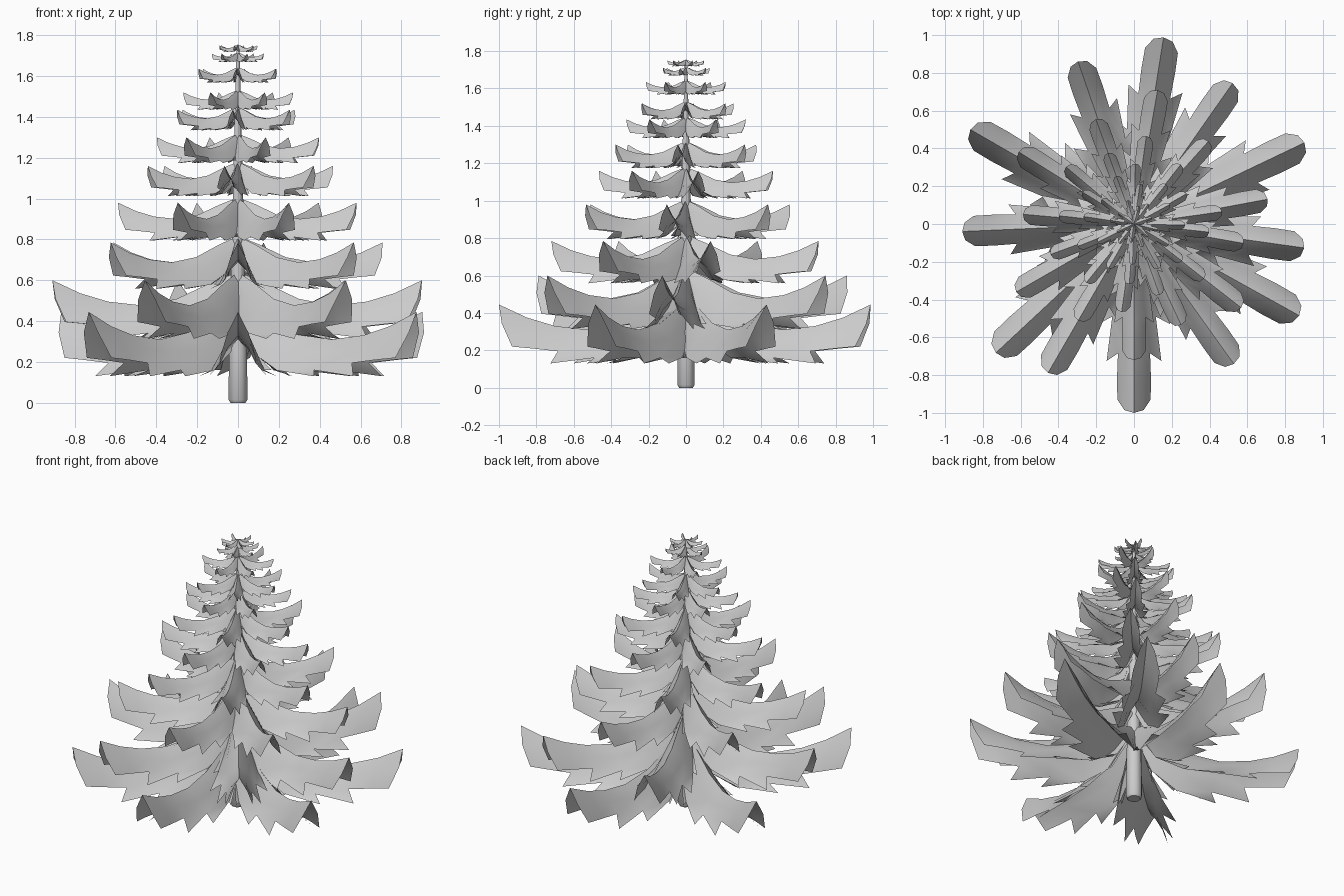
import bpy, bmesh, math, random

if "Cube" in bpy.data.objects:
    bpy.data.objects.remove(bpy.data.objects["Cube"])

random.seed(4)

# Branch sheet for unit length: ridge (u, z), edge (u, half width, z)
ROWS = [
    ((1.00, .315), (.93, .088, .09)),
    ((.85, .245), (.82, .090, .08)),
    ((.70, .200), (.685, .085, .065)),
    ((.52, .180), (.49, .115, .03)),
    ((.33, .215), (.28, .130, .03)),
    ((.15, .300), (.12, .080, .12)),
    ((.00, .360), (.01, .020, .31)),
]
# Jagged teeth hanging from the edge: row index -> tip point
TEETH = {2: (.725, .145, .0), 3: (.53, .19, .0), 4: (.31, .165, .03)}


def add_branch(bm, angle, length, base):
    ca, sa = math.cos(angle), math.sin(angle)

    def vert(u, w, z):
        u, w = u * length, w * length
        return bm.verts.new((u * ca - w * sa, u * sa + w * ca, base + z * length))

    ridge = [vert(u, 0, z) for (u, z), _ in ROWS]
    for s in (1, -1):
        mid, edge = [], []
        for i, ((ru, rz), (eu, w, ez)) in enumerate(ROWS):
            mu = .985 if i == 0 else ru + (eu - ru) * .5
            mid.append(vert(mu, s * w * .58, rz + (ez - rz) * .45))
            edge.append(vert(eu, s * w, ez))
        for a, b in ((ridge, mid), (mid, edge)):
            for i in range(len(ROWS) - 1):
                f = (a[i], b[i], b[i + 1], a[i + 1])
                bm.faces.new(f if s < 0 else f[::-1])
        for i, (u, w, z) in TEETH.items():
            f = (edge[i], vert(u, s * w, z), edge[i + 1])
            bm.faces.new(f if s < 0 else f[::-1])


def finish(bm, name, angle):
    me = bpy.data.meshes.new(name)
    bm.to_mesh(me)
    bm.free()
    ob = bpy.data.objects.new(name, me)
    bpy.context.collection.objects.link(ob)
    bpy.context.view_layer.objects.active = ob
    ob.select_set(True)
    bpy.ops.object.shade_smooth_by_angle(angle=math.radians(angle))
    ob.select_set(False)


# Tiers from the ground up: tip height, reach, branch directions
def ring(start):
    return [start + 60 * k + random.uniform(-6, 6) for k in range(6)]


TIERS = [
    (.445, 1.00, [25.5, 81, 150, 223, 270, 331]),
    (.60, .91, [55, 109, 182.5, 240, 305.5, 352]),
    (.785, .72, [10.5, 80, 148, 210, 270, 322]),
    (.98, .59, [48, 110, 175, 240, 295, 350]),
    (1.16, .47, [8, 82, 140, 200, 262, 322]),
    (1.30, .40, ring(55)),
    (1.435, .32, ring(25)),
    (1.52, .27, ring(55)),
    (1.635, .215, ring(25)),
    (1.71, .13, ring(50)),
    (1.75, .10, ring(20)),
]
for n, (tip, reach, angles) in enumerate(TIERS):
    bm = bmesh.new()
    for a in angles:
        add_branch(bm, math.radians(a), reach, tip - .315 * reach)
    finish(bm, f"branch_tier_{n + 1}", 50)

# Trunk: eight-sided tapered pole with a small chamfer at the foot
bm = bmesh.new()
prof = [(.040, 0), (.050, .015), (.048, .25), (.008, 1.73)]
rings = [[bm.verts.new((r * math.cos(math.tau * (k + .5) / 8), r * math.sin(math.tau * (k + .5) / 8), z))
          for k in range(8)] for r, z in prof]
for a, b in zip(rings, rings[1:]):
    for k in range(8):
        bm.faces.new((a[k], a[(k + 1) % 8], b[(k + 1) % 8], b[k]))
bm.faces.new(rings[0][::-1])
bm.faces.new(rings[-1])
finish(bm, "trunk", 50)
